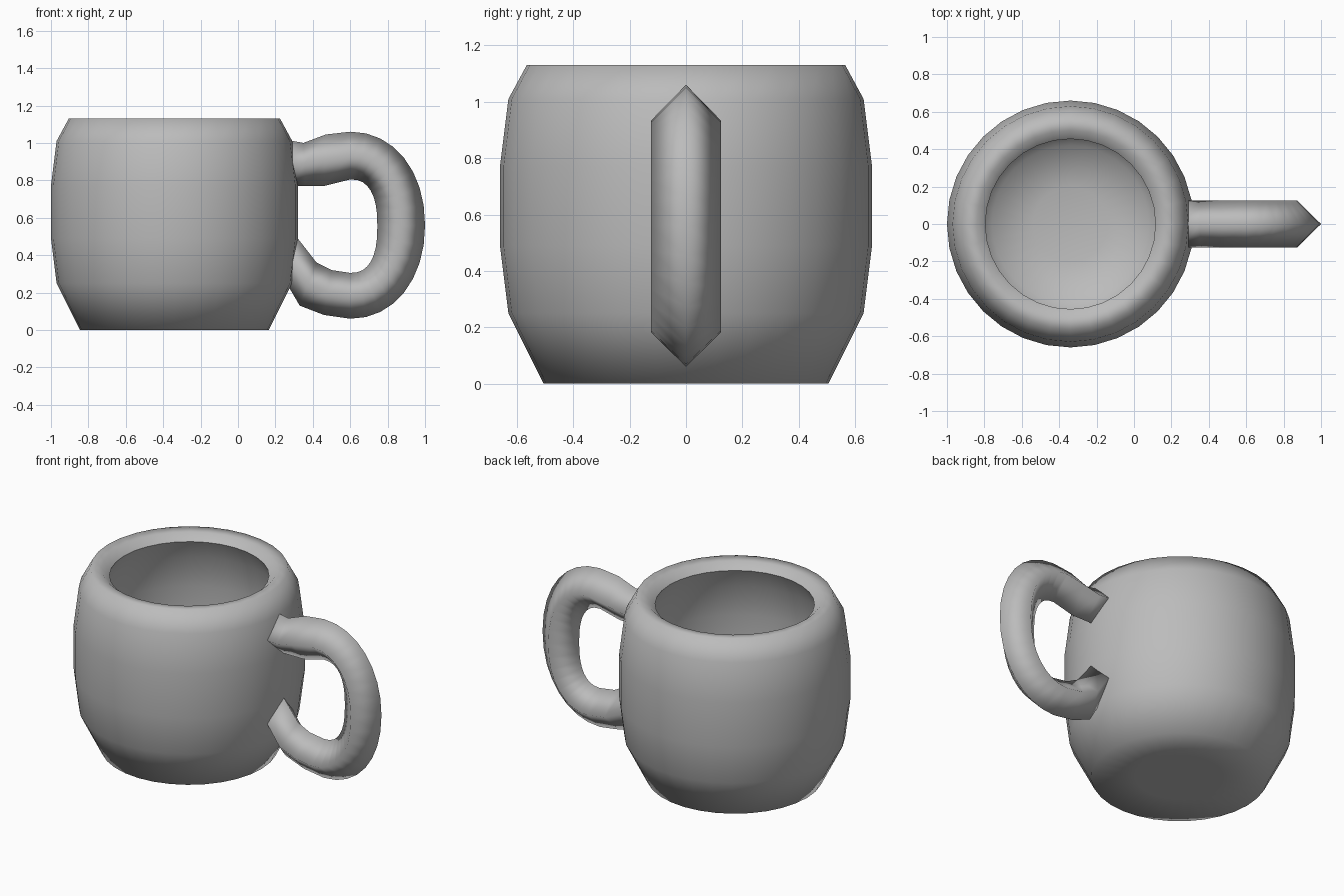
import bpy, bmesh, math

cube = bpy.data.objects.get("Cube")
if cube:
    bpy.data.objects.remove(cube, do_unlink=True)

clay = bpy.data.materials.new("grey_clay")
clay.use_nodes = True
GREY = (0.5, 0.5, 0.5, 1)
clay.diffuse_color = GREY
clay.node_tree.nodes["Principled BSDF"].inputs["Base Color"].default_value = GREY


def build(name, rings, closed_ends, smooth_angle):
    """Bridge successive closed loops of points into one smooth object."""
    bm = bmesh.new()
    loops = [[bm.verts.new(p) for p in ring] for ring in rings]
    n = len(loops[0])
    for a, b in zip(loops, loops[1:]):
        for i in range(n):
            j = (i + 1) % n
            bm.faces.new((a[i], a[j], b[j], b[i]))
    if closed_ends:
        bm.faces.new(loops[0][::-1])
        bm.faces.new(loops[-1])
    bmesh.ops.recalc_face_normals(bm, faces=bm.faces)
    mesh = bpy.data.meshes.new(name)
    bm.to_mesh(mesh)
    bm.free()
    mesh.materials.append(clay)
    obj = bpy.data.objects.new(name, mesh)
    bpy.context.collection.objects.link(obj)
    bpy.ops.object.select_all(action='DESELECT')
    obj.select_set(True)
    bpy.context.view_layer.objects.active = obj
    bpy.ops.object.shade_smooth_by_angle(angle=math.radians(smooth_angle))
    return obj


# Mug body: outer wall, inward sloping lip, hollow inside (radius, height)
SIDES, CENTRE_X = 32, -0.34
profile = [(0.25, 0.0), (0.505, 0.0), (0.63, 0.25), (0.66, 0.49), (0.66, 0.77),
           (0.63, 1.01), (0.565, 1.13), (0.50, 1.125), (0.455, 1.085),
           (0.52, 0.96), (0.55, 0.76), (0.55, 0.5), (0.52, 0.3),
           (0.42, 0.15), (0.2, 0.1)]


def circle(r, z):
    angles = [2 * math.pi * i / SIDES for i in range(SIDES)]
    return [(CENTRE_X + r * math.cos(a), r * math.sin(a), z) for a in angles]


build("mug_body", [circle(r, z) for r, z in profile], True, 72)

# Handle: diamond section swept between an outer and an inner outline
HALF_WIDTH, STEPS = 0.125, 16


def spow(v, p):
    return math.copysign(abs(v) ** p, v)


pairs = [((0.24, 1.02), (0.28, 0.77)), ((0.35, 1.0), (0.36, 0.77)),
         ((0.47, 1.045), (0.46, 0.77))]
for k in range(STEPS + 1):
    t = math.pi * k / STEPS
    s, c = math.sin(t), math.cos(t)
    pairs.append(((0.6 + 0.4 * spow(s, 0.95), 0.56 + 0.5 * spow(c, 0.95)),
                  (0.6 + 0.145 * spow(s, 0.8), 0.555 + 0.25 * spow(c, 0.8))))
pairs += [((0.46, 0.08), (0.5, 0.32)), ((0.33, 0.13), (0.42, 0.36)),
          ((0.26, 0.25), (0.28, 0.54))]


def diamond(outer, inner):
    mx, mz = (outer[0] + inner[0]) / 2, (outer[1] + inner[1]) / 2
    return [(outer[0], 0, outer[1]), (mx, HALF_WIDTH, mz),
            (inner[0], 0, inner[1]), (mx, -HALF_WIDTH, mz)]


build("handle", [diamond(o, i) for o, i in pairs], True, 180)
